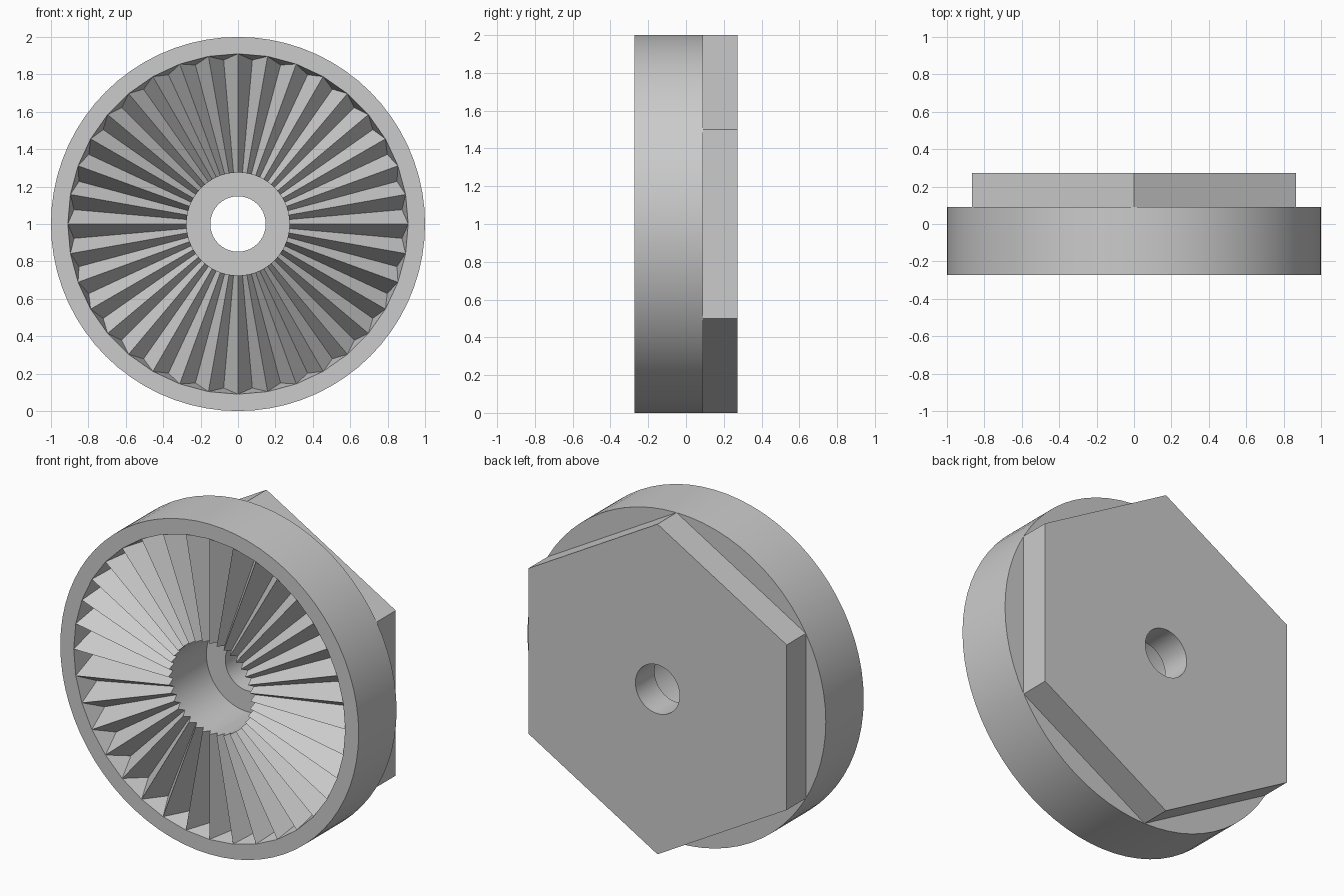
import bpy
import bmesh
from math import sin, cos, tau, radians
from mathutils import Vector

if "Cube" in bpy.data.objects:
    bpy.data.objects.remove(bpy.data.objects["Cube"], do_unlink=True)

TEETH = 36
STEPS = TEETH * 2
FRONT, JOINT, BACK = -0.273, 0.09, 0.273
BORE, HOLE, TOOTH_END, VALLEY_END = 0.275, 0.148, 0.91, 0.88
SLOPE = 0.155  # valley depth per unit of radius

grey = bpy.data.materials.new("plain_grey")
grey.use_nodes = True
colour = (0.6, 0.6, 0.6, 1)
grey.diffuse_color = colour
grey.node_tree.nodes["Principled BSDF"].inputs["Base Color"].default_value = colour


def polar(radius, turn, y):
    return Vector((radius * cos(turn * tau), y, 1 + radius * sin(turn * tau)))


def ring(bm, points):
    return [bm.verts.new(p) for p in points]


def bridge(bm, a, b):
    n = len(a)
    for i in range(n):
        j = (i + 1) % n
        bm.faces.new((a[i], a[j], b[j], b[i]))


def finish(bm, name):
    bmesh.ops.recalc_face_normals(bm, faces=bm.faces)
    mesh = bpy.data.meshes.new(name)
    bm.to_mesh(mesh)
    bm.free()
    mesh.materials.append(grey)
    obj = bpy.data.objects.new(name, mesh)
    bpy.context.collection.objects.link(obj)
    bpy.ops.object.select_all(action="DESELECT")
    obj.select_set(True)
    bpy.context.view_layer.objects.active = obj
    bpy.ops.object.shade_smooth_by_angle(angle=radians(15))


def toothed(bm, ridge_radius, valley_radius):
    """Ring alternating between ridge points and deeper valley points."""
    return ring(bm, [polar(valley_radius, i / STEPS, FRONT + SLOPE * valley_radius) if i % 2
                     else polar(ridge_radius, i / STEPS, FRONT) for i in range(STEPS)])


def circle(bm, radius, y):
    return ring(bm, [polar(radius, i / STEPS, y) for i in range(STEPS)])


# Round disc with radial face teeth and a central bore
bm = bmesh.new()
rim_back = circle(bm, 1, JOINT)
rim_front = circle(bm, 1, FRONT)
tooth_outer = toothed(bm, TOOTH_END, VALLEY_END)
tooth_inner = toothed(bm, BORE, BORE)
bore_back = circle(bm, BORE, JOINT)
bridge(bm, rim_back, rim_front)
bridge(bm, tooth_outer, tooth_inner)
bridge(bm, tooth_inner, bore_back)
bridge(bm, bore_back, rim_back)
for i in range(0, STEPS, 2):
    k = (i + 2) % STEPS
    # Flat rim segment, then the sloping end of each groove
    bm.faces.new((rim_front[i], rim_front[i + 1], rim_front[k], tooth_outer[k], tooth_outer[i]))
    bm.faces.new((tooth_outer[i], tooth_outer[k], tooth_outer[i + 1]))
finish(bm, "toothed_disc")


# Hexagonal back plate with a round through hole
def hexagon(y):
    per_side = STEPS // 6
    points = []
    for side in range(6):
        a, b = (polar(1, (side + s + 0.5) / 6, y) for s in (0, 1))
        points += [a.lerp(b, n / per_side) for n in range(per_side)]
    return points


def hole(y):
    return [polar(HOLE, i / STEPS + 1 / 12, y) for i in range(STEPS)]


bm = bmesh.new()
loops = [ring(bm, p) for p in (hexagon(JOINT), hexagon(BACK), hole(BACK), hole(JOINT))]
for n in range(4):
    bridge(bm, loops[n], loops[(n + 1) % 4])
finish(bm, "hex_back_plate")
